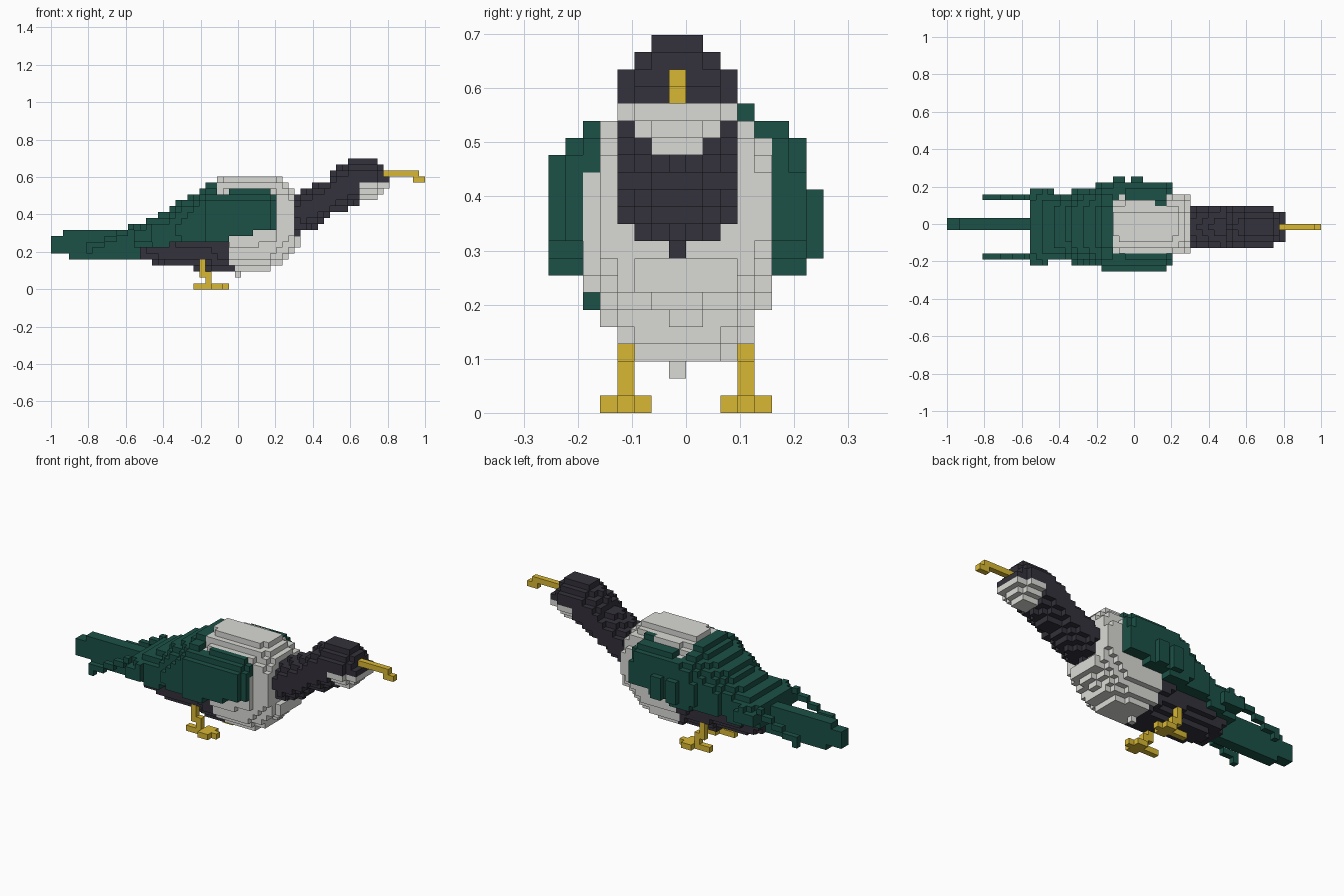
import bpy, bmesh

S = 2 / 63            # block size; i runs along x, j along y, k along z

cube = bpy.data.objects.get("Cube")
if cube:
    bpy.data.objects.remove(cube, do_unlink=True)


def material(name, rgb):
    m = bpy.data.materials.new(name)
    m.diffuse_color = (*rgb, 1)
    m.use_nodes = True
    bsdf = m.node_tree.nodes["Principled BSDF"]
    bsdf.inputs["Base Color"].default_value = (*rgb, 1)
    bsdf.inputs["Roughness"].default_value = 0.9
    return m


GREEN = material("dark green", (0.011, 0.082, 0.061))
BLACK = material("charcoal", (0.034, 0.031, 0.043))
WHITE = material("pale grey", (0.7, 0.7, 0.67))
GOLD = material("ochre yellow", (0.69, 0.475, 0.033))


def loft(slices, n, centre):
    """Blocks inside rounded sections (i, bottom, top, half width), blended along x."""
    cells = set()
    for a, b in zip(slices, slices[1:] + slices[-1:]):
        for i in range(a[0], max(b[0], a[0] + 1)):
            t = (i - a[0]) / max(b[0] - a[0], 1)
            lo, hi, hw = (a[c] + (b[c] - a[c]) * t for c in (1, 2, 3))
            kc, hk = (lo + hi) / 2, (hi - lo) / 2
            for j in range(-9, 9):
                for k in range(23):
                    u = abs(j + 0.5 - centre) / hw
                    v = abs(k + 0.5 - kc) / hk
                    if u ** n + v ** n <= 1:
                        cells.add((i, j, k))
    return cells


def box(i0, i1, j0, j1, k0, k1):
    """Inclusive block range."""
    return {(i, j, k) for i in range(i0, i1 + 1)
            for j in range(j0, j1 + 1) for k in range(k0, k1 + 1)}


# Corners of each block face, wound outwards, by direction
FACES = {
    (1, 0, 0): ((1, 0, 0), (1, 1, 0), (1, 1, 1), (1, 0, 1)),
    (-1, 0, 0): ((0, 0, 0), (0, 0, 1), (0, 1, 1), (0, 1, 0)),
    (0, 1, 0): ((0, 1, 0), (0, 1, 1), (1, 1, 1), (1, 1, 0)),
    (0, -1, 0): ((0, 0, 0), (1, 0, 0), (1, 0, 1), (0, 0, 1)),
    (0, 0, 1): ((0, 0, 1), (1, 0, 1), (1, 1, 1), (0, 1, 1)),
    (0, 0, -1): ((0, 0, 0), (0, 1, 0), (1, 1, 0), (1, 0, 0)),
}


def build(name, cells, mat):
    """Skin a set of blocks as one closed mesh."""
    bm = bmesh.new()
    verts = {}

    def vert(p):
        if p not in verts:
            verts[p] = bm.verts.new((p[0] * S - 1, p[1] * S, p[2] * S))
        return verts[p]

    for c in sorted(cells):
        for d, corners in FACES.items():
            if tuple(a + b for a, b in zip(c, d)) not in cells:
                bm.faces.new([vert(tuple(a + b for a, b in zip(c, q))) for q in corners])
    mesh = bpy.data.meshes.new(name)
    bm.to_mesh(mesh)
    bm.free()
    mesh.materials.append(mat)
    ob = bpy.data.objects.new(name, mesh)
    bpy.context.collection.objects.link(ob)


# Body: pale chest in front, charcoal belly behind, keel block below
body = loft([(15, 4.9, 9, 3.2), (19, 3.9, 12, 4.2), (23, 3.6, 16, 4.5), (24, 2.9, 17, 4.6),
             (26, 2.9, 17, 4.6), (28, 2.8, 18.8, 5.4), (30, 2.7, 19.15, 5.6),
             (34, 2.7, 19.15, 5.6), (36, 3, 19.05, 5.6), (37, 3.6, 19, 5.5),
             (38, 4, 18.8, 5.2), (39, 5.4, 18.1, 5.15), (40, 6.4, 17.1, 5),
             (41, 6.9, 9.2, 3.4)], 2.3, -0.25)
belly = {c for c in body if c[2] < 8 and (c[0] < 30 or (c[0] < 31 and c[2] == 3))}
chest = {c for c in body if c[0] >= 28} - belly | box(31, 31, -1, -1, 2, 2)
build("belly", belly, BLACK)
build("chest", chest, WHITE)

# Neck and head, with a pale throat under the bill
head = loft([(40, 9.4, 16, 3.2), (41, 9.4, 16, 3.2), (43, 10, 17, 3.6), (45, 11, 18, 3.6),
             (46, 12, 18, 3.6), (47, 13, 19.5, 3.6), (48, 13, 20.5, 3.6), (49, 13, 21, 3.6),
             (50, 14, 22, 3.6), (52, 15, 22, 3.6), (54, 15, 22, 3.6), (55, 16, 21, 2.95),
             (56, 17, 19, 2.6)], 2, -0.5) - chest
throat = {c for c in head if c[0] >= 52 and c[2] < 18}
build("neck_and_head", head - throat, BLACK)
build("throat", throat, WHITE)

# Hooked bill
build("bill", box(56, 61, -1, -1, 19, 19) | box(61, 62, -1, -1, 18, 18), GOLD)

# Sloping back plumage with a flat underside
back = loft([(14, 7, 11, 6.6), (16, 7, 12, 6.6), (18, 5, 13, 5.6), (20, 4.5, 14, 5.9),
             (21, 4.5, 15, 6.2), (23, 5, 16, 6.6), (25, 5, 17, 7.1),
             (26, 5, 18, 7.8), (27, 5, 18, 7.8)], 2.3, -0.4)
back = {c for c in back if c[2] >= (7 if c[0] < 20 else 8)} - belly
build("back_plumage", back, GREEN)

# Folded wings wrapping the chest, lower edge stepping up towards the front
wings = loft([(28, 5.5, 18, 8.1), (36, 5.5, 18, 8.1), (37, 5.5, 17, 7.3)], 2.5, -0.1)
wings = {c for c in wings
         if (8 if c[0] < 30 else 9 if c[0] < 34 else 10) <= c[2] < (16 if c[0] < 30 else 18)}
wings -= body
build("front_wing", {c for c in wings if c[1] < 0}, GREEN)
# The back wing's outermost layer is two raised feather patches
build("back_wing", {c for c in wings if 0 <= c[1] < 7
                    or (c[1] == 7 and c[2] < 13 and c[0] in (28, 29, 31, 32))}, GREEN)

# Upright tail with stepped side feathers
build("tail", box(0, 1, -1, 0, 6, 8) | box(2, 2, -1, 0, 6, 9) | box(3, 14, -1, 0, 5, 9), GREEN)
for name, j in (("front_tail_feather", -6), ("back_tail_feather", 4)):
    feather = box(6, 6, j, j, 6, 6)
    for i in range(6, 14):
        k = 7 + (i - 6) * 3 // 7
        feather |= box(i, i, j, j, k, k)
    build(name, feather, GREEN)

# Legs with crossed toes
for name, j in (("front_leg", -4), ("back_leg", 3)):
    leg = (box(25, 25, j, j, 2, 4) | box(26, 26, j, j, 1, 2)
           | box(24, 29, j, j, 0, 0) | box(27, 28, j - 1, j + 1, 0, 0))
    build(name, leg, GOLD)
